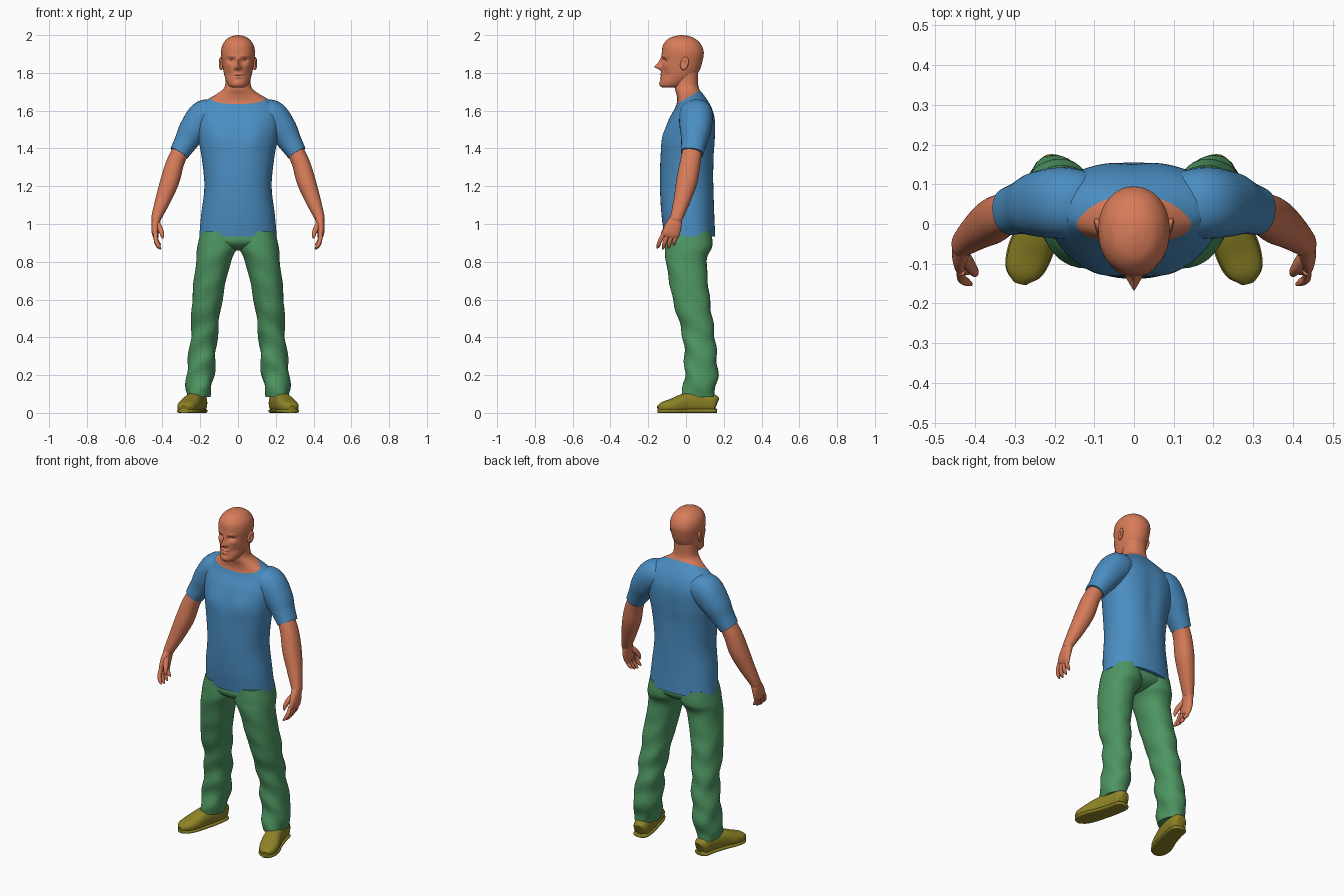
import bpy, bmesh, math
from mathutils import Vector

default_cube = bpy.data.objects.get("Cube")
if default_cube:
    bpy.data.objects.remove(default_cube, do_unlink=True)

X, Y, Z = Vector((1, 0, 0)), Vector((0, 1, 0)), Vector((0, 0, 1))


def make_material(name, color):
    material = bpy.data.materials.new(name)
    material.use_nodes = True
    material.diffuse_color = (*color, 1)
    shader = next(n for n in material.node_tree.nodes if n.type == "BSDF_PRINCIPLED")
    shader.inputs["Base Color"].default_value = (*color, 1)
    return material


skin = make_material("skin", (.68, .2, .1))
blue = make_material("shirt_blue", (.07, .27, .54))
green = make_material("trouser_green", (.075, .3, .12))
olive = make_material("shoe_olive", (.27, .23, .02))


def spline(rows, steps):
    """Smoothly interpolate every column of a table of sections."""
    result = []
    last = len(rows) - 1
    for i in range(last):
        a, b, c, d = rows[max(i - 1, 0)], rows[i], rows[i + 1], rows[min(i + 2, last)]
        for k in range(steps):
            t = k / steps
            result.append([q + t * ((r - p) / 2 + t * (p - 2.5 * q + 2 * r - s / 2
                           + t * (1.5 * (q - r) + (s - p) / 2)))
                           for p, q, r, s in zip(a, b, c, d)])
    return result + [list(rows[-1])]


def finish(name, bm, materials):
    bmesh.ops.recalc_face_normals(bm, faces=bm.faces)
    mesh = bpy.data.meshes.new(name)
    bm.to_mesh(mesh)
    bm.free()
    for material in materials:
        mesh.materials.append(material)
    mesh.shade_smooth()
    mesh.set_sharp_from_angle(angle=math.radians(50))
    obj = bpy.data.objects.new(name, mesh)
    bpy.context.collection.objects.link(obj)
    return obj


def loft(rows, side=1, follow=False, ref=Y, power=2.2, segments=32, steps=6, warp=None):
    """Skin a tube over sections (x, y, z, half width, half depth)."""
    bm = bmesh.new()
    sections = spline(rows, steps)
    centres = [Vector(s[:3]) for s in sections]
    rings = []
    for i, (centre, section) in enumerate(zip(centres, sections)):
        tangent = Z
        if follow:
            tangent = (centres[min(i + 1, len(centres) - 1)] - centres[max(i - 1, 0)]).normalized()
        v = (ref - tangent * ref.dot(tangent)).normalized()
        u = v.cross(tangent)
        ring = []
        for k in range(segments):
            angle = math.tau * k / segments
            c, s = math.cos(angle), math.sin(angle)
            c = math.copysign(abs(c) ** (2 / power), c)
            s = math.copysign(abs(s) ** (2 / power), s)
            p = centre + u * c * section[3] + v * s * section[4]
            if warp:
                p = warp(p, s)
            ring.append(bm.verts.new((p.x * side, p.y, max(p.z, 0))))
        rings.append(ring)
    for low, high in zip(rings, rings[1:]):
        for k in range(segments):
            j = (k + 1) % segments
            bm.faces.new((low[k], low[j], high[j], high[k]))
    bm.faces.new(rings[0])
    bm.faces.new(rings[-1])
    return bm


# Torso: shirt running into the neck, parted along a sloping neckline
def chest_shape(p, s):
    """Shallow chest muscles in front and a groove down the back."""
    if s < 0:
        p.y -= .012 * math.exp(-((abs(p.x) - .09) / .06) ** 2 - ((p.z - 1.46) / .07) ** 2)
    else:
        p.y -= .01 * math.exp(-(p.x / .04) ** 2 - ((p.z - 1.4) / .2) ** 2)
    return p


torso_rows = [
    (0, .02, .935, .205, .135), (0, .01, 1.05, .195, .14), (0, .005, 1.2, .178, .143),
    (0, .008, 1.35, .192, .143), (0, .017, 1.45, .21, .14), (0, .032, 1.55, .222, .124),
    (0, .04, 1.61, .212, .1), (0, .036, 1.65, .175, .083), (0, .022, 1.685, .118, .072),
    (0, .008, 1.71, .083, .066), (0, .002, 1.74, .067, .063), (0, 0, 1.82, .064, .065)]
bm = loft(torso_rows, segments=64, warp=chest_shape)
collar_point, collar_normal = Vector((0, -.05, 1.635)), Vector((0, -.5, .86))
bmesh.ops.bisect_plane(bm, geom=bm.verts[:] + bm.edges[:] + bm.faces[:],
                       plane_co=collar_point, plane_no=collar_normal)
for face in bm.faces:
    above = (face.calc_center_median() - collar_point).dot(collar_normal) > 0
    face.material_index = int(above and face.calc_center_median().z > 1.6)
finish("shirt_and_neck", bm, [blue, skin])

# Head: face relief from soft bumps (x, z, width, height, push along y)
face_bumps = [
    (0, 1.832, .013, .014, -.034), (0, 1.856, .009, .022, -.018),
    (.034, 1.866, .017, .01, .014), (.034, 1.889, .025, .008, -.005),
    (.015, 1.826, .008, .008, -.01), (0, 1.791, .02, .006, -.008),
    (0, 1.776, .018, .006, -.007), (0, 1.784, .024, .003, .005),
    (0, 1.745, .022, .014, -.006), (.05, 1.84, .016, .014, -.005),
    (.05, 1.79, .02, .022, .008)]


def face_shape(p, s):
    if s < 0:
        for x, z, w, h, push in face_bumps:
            p.y += push * math.exp(-((abs(p.x) - x) / w) ** 2 - ((p.z - z) / h) ** 2)
    return p


head_rows = [
    (0, -.085, 1.722, .03, .04), (0, -.072, 1.735, .05, .064), (0, -.047, 1.77, .067, .086),
    (0, -.03, 1.81, .077, .1), (0, -.02, 1.86, .085, .107), (0, -.017, 1.91, .09, .111),
    (0, -.02, 1.95, .081, .1), (0, -.022, 1.98, .058, .072),
    (0, -.022, 1.994, .032, .04), (0, -.022, 2, .006, .008)]
finish("head", loft(head_rows, segments=96, steps=10, power=2.1, warp=face_shape), [skin])

# Hips joining the two legs
hip_rows = [(0, .015, .97, .19, .115), (0, .013, .91, .195, .122),
            (0, .01, .875, .12, .09), (0, .01, .86, .04, .04)]
finish("trouser_hips", loft(hip_rows, segments=48), [green])


def cloth_folds(p, s):
    """Soft creases, deeper toward the ankle."""
    depth = .007 * (1 - p.z)
    p.y += depth * math.sin(48 * p.z + 22 * p.x)
    p.x += depth * math.sin(38 * p.z + 30 * p.y)
    return p


sleeve_rows = [
    (.1, .05, 1.575, .06, .075), (.17, .053, 1.572, .088, .09), (.235, .05, 1.5, .078, .083),
    (.275, .042, 1.435, .063, .068), (.312, .032, 1.375, .052, .06)]
arm_rows = [
    (.285, .038, 1.42, .043, .05), (.33, .023, 1.33, .047, .054), (.36, .005, 1.23, .05, .056),
    (.396, -.02, 1.13, .041, .045), (.43, -.048, 1.04, .028, .034), (.434, -.054, 1.02, .024, .032)]
palm_rows = [
    (.431, -.05, 1.035, .024, .031), (.437, -.066, .99, .022, .043),
    (.438, -.08, .95, .018, .046), (.434, -.087, .93, .012, .042)]
thumb_rows = [
    (.43, -.075, 1.01, .014, .015), (.412, -.106, .975, .014, .015),
    (.402, -.122, .945, .011, .011), (.4, -.128, .923, .004, .004)]
leg_rows = [
    (.1, .015, .96, .097, .12), (.108, .013, .88, .107, .125), (.13, .002, .8, .092, .108),
    (.163, .028, .6, .08, .098), (.18, .068, .4, .07, .085),
    (.2, .08, .2, .073, .088), (.211, .062, .085, .06, .086)]
shoe_rows = [
    (.203, .162, .045, .02, .03), (.205, .145, .05, .042, .048), (.215, .08, .055, .047, .055),
    (.237, 0, .052, .05, .052), (.262, -.07, .038, .054, .038),
    (.279, -.12, .03, .044, .028), (.286, -.147, .022, .018, .015)]
sole_rows = [(x, y, .01, w * 1.06, .012) for x, y, z, w, h in shoe_rows]

for label, side in (("left", 1), ("right", -1)):
    # Arm and short sleeve
    finish(label + "_sleeve", loft(sleeve_rows, side, True), [blue])
    finish(label + "_arm", loft(arm_rows, side, True), [skin])

    # Hand with palm facing the thigh
    finish(label + "_palm", loft(palm_rows, side, True), [skin])
    finish(label + "_thumb", loft(thumb_rows, side, True, segments=16), [skin])
    for i, finger in enumerate(("index", "middle", "ring", "little")):
        y, size = -.122 + .023 * i, (1, 1.08, 1, .8)[i]
        drift = -.03 + .006 * i
        rows = [(.436, y + .004, .95, .011, .012),
                (.434, y + drift * .5, .95 - .037 * size, .011, .011),
                (.422, y + drift * .8, .95 - .063 * size, .01, .01),
                (.409, y + drift, .95 - .077 * size, .004, .004)]
        finish(f"{label}_{finger}_finger", loft(rows, side, True, segments=16), [skin])

    # Trouser leg and shoe
    finish(label + "_trouser_leg", loft(leg_rows, side, segments=40, steps=10, warp=cloth_folds), [green])
    finish(label + "_shoe", loft(shoe_rows, side, True, Z, 2.5), [olive])
    finish(label + "_sole", loft(sole_rows, side, True, Z, 3), [olive])

    # Ear: flattened shell with a hollow
    bm = bmesh.new()
    bmesh.ops.create_uvsphere(bm, u_segments=24, v_segments=16, radius=1)
    for vert in bm.verts:
        x, y, z = vert.co
        hollow = .012 * math.exp(-3 * (y * y + z * z)) if x > 0 else 0
        vert.co = (side * (.09 + .014 * x - hollow - .006 * y * -1), -.008 + .022 * y + .006 * z,
                   1.85 + .035 * z)
    finish(label + "_ear", bm, [skin])
